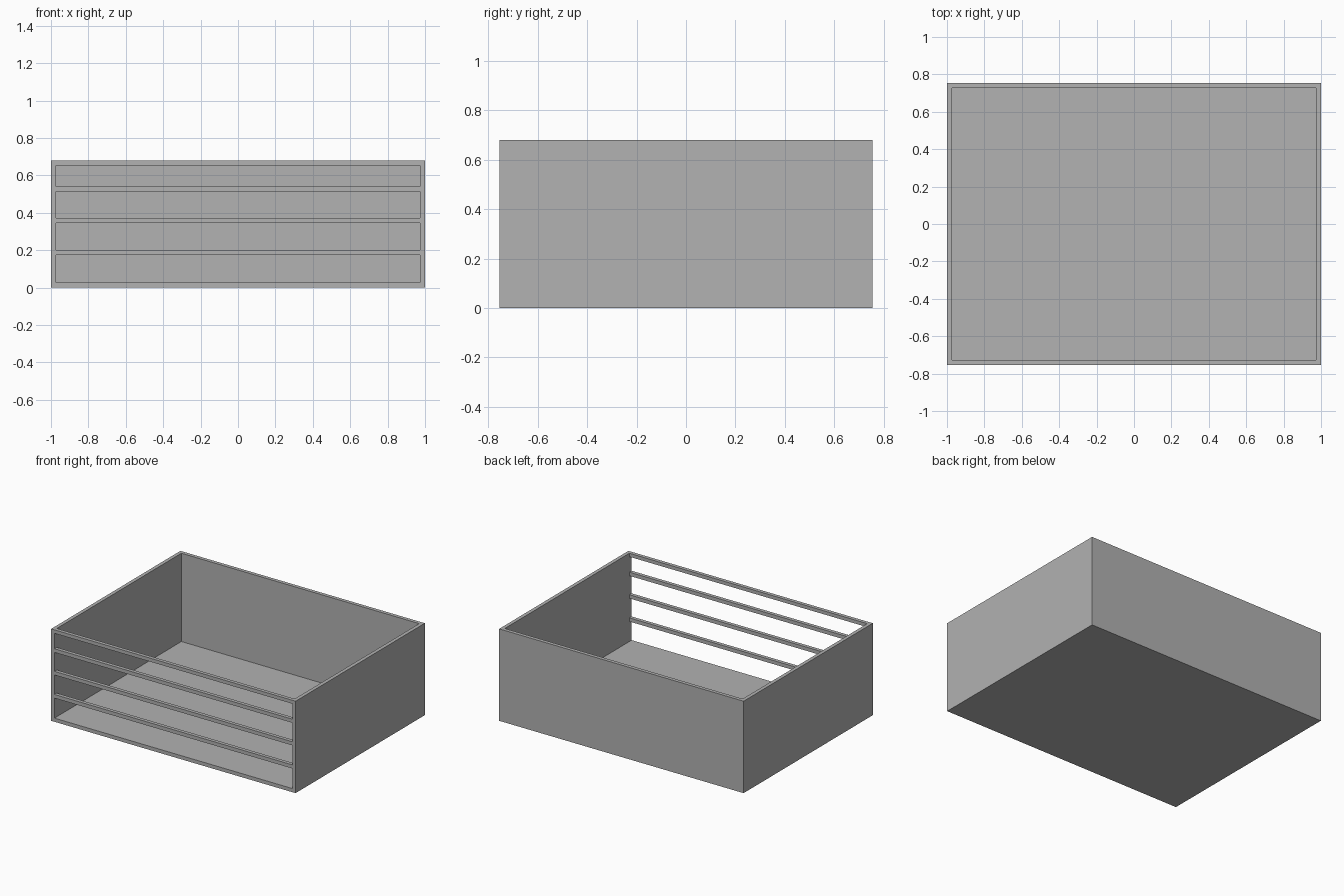
import bpy

# Remove the default cube
cube = bpy.data.objects.get("Cube")
if cube:
    bpy.data.objects.remove(cube, do_unlink=True)

HALF_X, HALF_Y, HEIGHT, WALL = 1.0, 0.755, 0.68, 0.027

grey = bpy.data.materials.new("plain_grey")
grey.use_nodes = True
colour = (0.445, 0.445, 0.445, 1.0)
grey.diffuse_color = colour
grey.node_tree.nodes["Principled BSDF"].inputs["Base Color"].default_value = colour


def box(name, low, high):
    """Axis-aligned box between two corners."""
    centre = [(a + b) / 2 for a, b in zip(low, high)]
    bpy.ops.mesh.primitive_cube_add(size=1, location=centre)
    obj = bpy.context.object
    obj.name = name
    obj.scale = [b - a for a, b in zip(low, high)]
    bpy.ops.object.transform_apply(location=True, rotation=False, scale=True)
    obj.data.materials.append(grey)
    return obj


def cut(target, cutter):
    """Subtract the cutter from the target, then discard the cutter."""
    mod = target.modifiers.new("cut", 'BOOLEAN')
    mod.operation = 'DIFFERENCE'
    mod.solver = 'EXACT'
    mod.object = cutter
    bpy.context.view_layer.objects.active = target
    bpy.ops.object.modifier_apply(modifier=mod.name)
    bpy.data.objects.remove(cutter, do_unlink=True)


# Outer block of the tray
tray = box("slatted_front_tray", (-HALF_X, -HALF_Y, 0), (HALF_X, HALF_Y, HEIGHT))

# Open cavity, leaving the floor and four walls
inner_x, inner_y = HALF_X - WALL, HALF_Y - WALL
cut(tray, box("cavity_cutter", (-inner_x, -inner_y, WALL),
              (inner_x, inner_y, HEIGHT + 0.1)))

# Slots through the front wall, leaving horizontal rails
for bottom, top in ((WALL, 0.175), (0.202, 0.346), (0.373, 0.513), (0.54, 0.654)):
    cut(tray, box("slot_cutter", (-inner_x, -HALF_Y - 0.1, bottom),
                  (inner_x, -inner_y + 0.1, top)))
